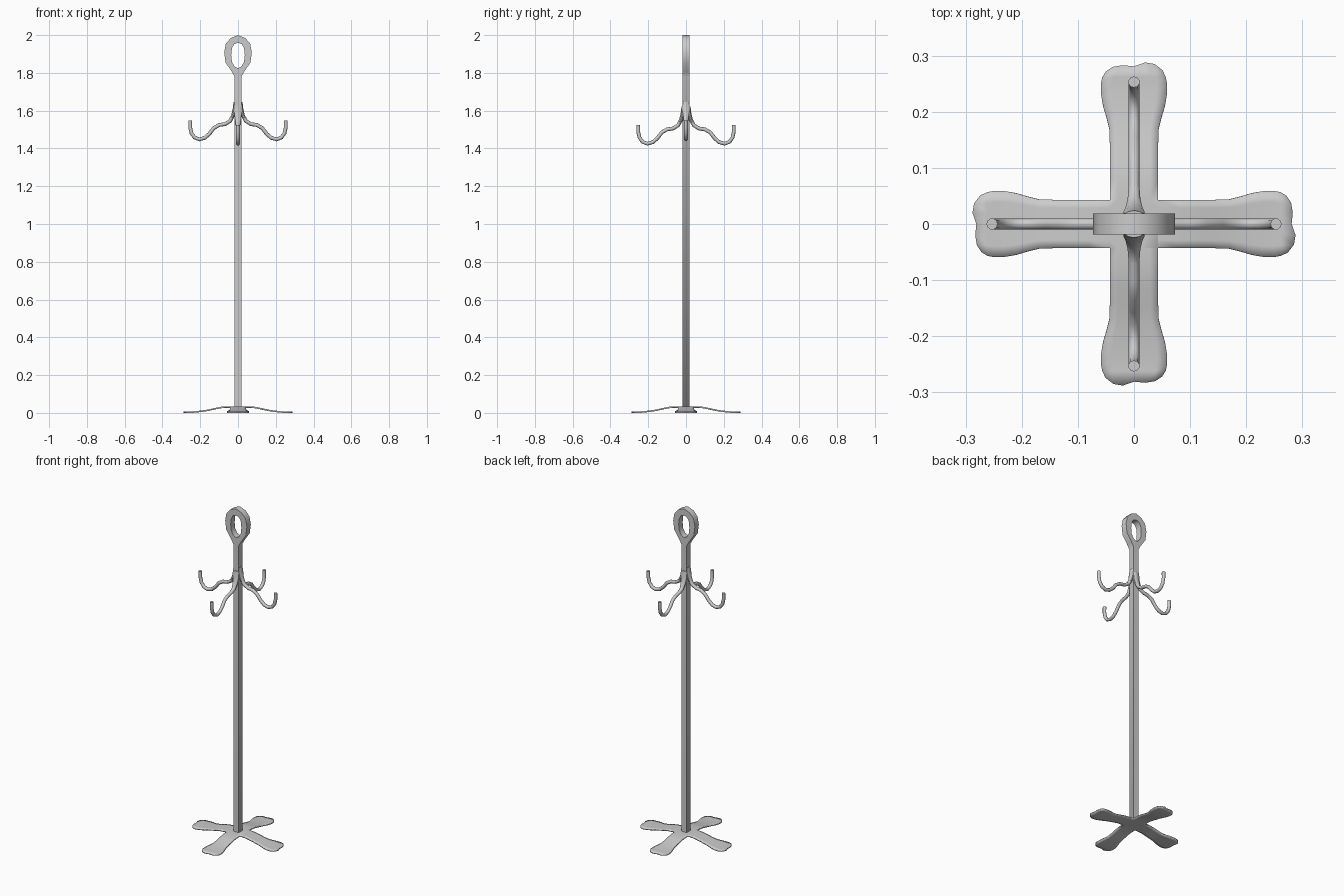
import bpy, bmesh, math
from mathutils import Vector, Matrix

if "Cube" in bpy.data.objects:
    bpy.data.objects.remove(bpy.data.objects["Cube"])


def add_object(name, bm, angle=40):
    bmesh.ops.recalc_face_normals(bm, faces=bm.faces)
    me = bpy.data.meshes.new(name)
    bm.to_mesh(me)
    bm.free()
    ob = bpy.data.objects.new(name, me)
    bpy.context.collection.objects.link(ob)
    bpy.ops.object.select_all(action='DESELECT')
    ob.select_set(True)
    bpy.context.view_layer.objects.active = ob
    bpy.ops.object.shade_smooth_by_angle(angle=math.radians(angle))
    return ob


# Pole with faceted ring handle: one flat outline with a hole, extruded
def mirrored(half):
    """Close a right-hand half outline (x, z) running top to bottom."""
    return half + [(-x, z) for x, z in reversed(half) if x > 0]


outer = mirrored([(0, 2.0), (.038, 1.985), (.064, 1.956), (.073, 1.91), (.066, 1.855),
                  (.032, 1.805), (.018, 1.78), (.018, .028)])
inner = mirrored([(0, 1.96), (.02, 1.952), (.032, 1.932), (.036, 1.895), (.032, 1.858),
                  (.018, 1.834), (0, 1.825)])
cu = bpy.data.curves.new("pole_with_ring", 'CURVE')
cu.dimensions = '2D'
cu.fill_mode = 'BOTH'
cu.extrude = .019
for loop in (outer, inner):
    sp = cu.splines.new('POLY')
    sp.points.add(len(loop) - 1)
    for p, (x, z) in zip(sp.points, loop):
        p.co = (x, z, 0, 1)
    sp.use_cyclic_u = True
pole = bpy.data.objects.new("pole_with_ring", cu)
pole.rotation_euler = (math.pi / 2, 0, 0)
bpy.context.collection.objects.link(pole)
bpy.context.view_layer.objects.active = pole
pole.select_set(True)
bpy.ops.object.convert(target='MESH')

# Hooks: (distance out, height, half width, half thickness), flared at the root
R = .010
path = [(.016, 1.645, .017, .008), (.019, 1.61, .020, .009), (.026, 1.575, .016, .010),
        (.042, 1.545, .012, R), (.068, 1.529, R, R), (.1, 1.524, R, R),
        (.128, 1.508, R, R), (.152, 1.477, R, R), (.176, 1.456, R, R),
        (.205, 1.448, R, R), (.23, 1.458, R, R), (.246, 1.48, R, R),
        (.253, 1.51, R, R), (.253, 1.547, R, R)]


def hook(name, turn, drop):
    bm = bmesh.new()
    rings, n = [], 10
    for i, (d, z, w, t) in enumerate(path):
        a, b = path[max(i - 1, 0)], path[min(i + 1, len(path) - 1)]
        tan = Vector((b[0] - a[0], 0, b[1] - a[1])).normalized()
        nor = Vector((-tan.z, 0, tan.x))
        ring = []
        for k in range(n):
            s = math.tau * k / n
            co = Vector((d, 0, z - drop)) + nor * t * math.cos(s) + Vector((0, w * math.sin(s), 0))
            ring.append(bm.verts.new(co))
        rings.append(ring)
    for r0, r1 in zip(rings, rings[1:]):
        for k in range(n):
            bm.faces.new((r0[k], r0[(k + 1) % n], r1[(k + 1) % n], r1[k]))
    bm.faces.new(rings[0])
    bm.faces.new(rings[-1])
    bm.transform(Matrix.Rotation(turn, 4, 'Z'))
    add_object(name, bm)


for i, side in enumerate(("right", "back", "left", "front")):
    hook(side + "_hook", i * math.pi / 2, .023 * (i % 2))

# Base: four arched legs with lobed feet, rotated about a flat centre
rows = [(.043, .043, .035), (.08, .043, .034), (.11, .043, .029), (.14, .043, .022),
        (.17, .044, .016), (.19, .049, .013), (.21, .055, .011), (.23, .0585, .009),
        (.25, .059, .008), (.262, .0565, .008)]
tip = [(-.05, .272), (-.038, .28), (-.02, .283), (0, .281), (.02, .288), (.037, .285), (.051, .274)]
bm = bmesh.new()
rim = []
for q in range(4):
    rot = Matrix.Rotation(q * math.pi / 2, 3, 'Z')
    grid = [[bm.verts.new(rot @ Vector((w * (k / 3 - 1), d, z))) for k in range(7)]
            for d, w, z in rows]
    grid.append([bm.verts.new(rot @ Vector((x, y, .008))) for x, y in tip])
    for r0, r1 in zip(grid, grid[1:]):
        for k in range(6):
            bm.faces.new((r0[k], r0[k + 1], r1[k + 1], r1[k]))
    rim += list(reversed(grid[0]))[:-1]
    rim.append(grid[0][0])
bm.faces.new(rim)
bmesh.ops.remove_doubles(bm, verts=bm.verts, dist=1e-4)
base = add_object("cross_base", bm)
if base.data.polygons[0].normal.z < 0:
    base.data.flip_normals()
sol = base.modifiers.new("thickness", 'SOLIDIFY')
sol.thickness = .008
sol.offset = -1
